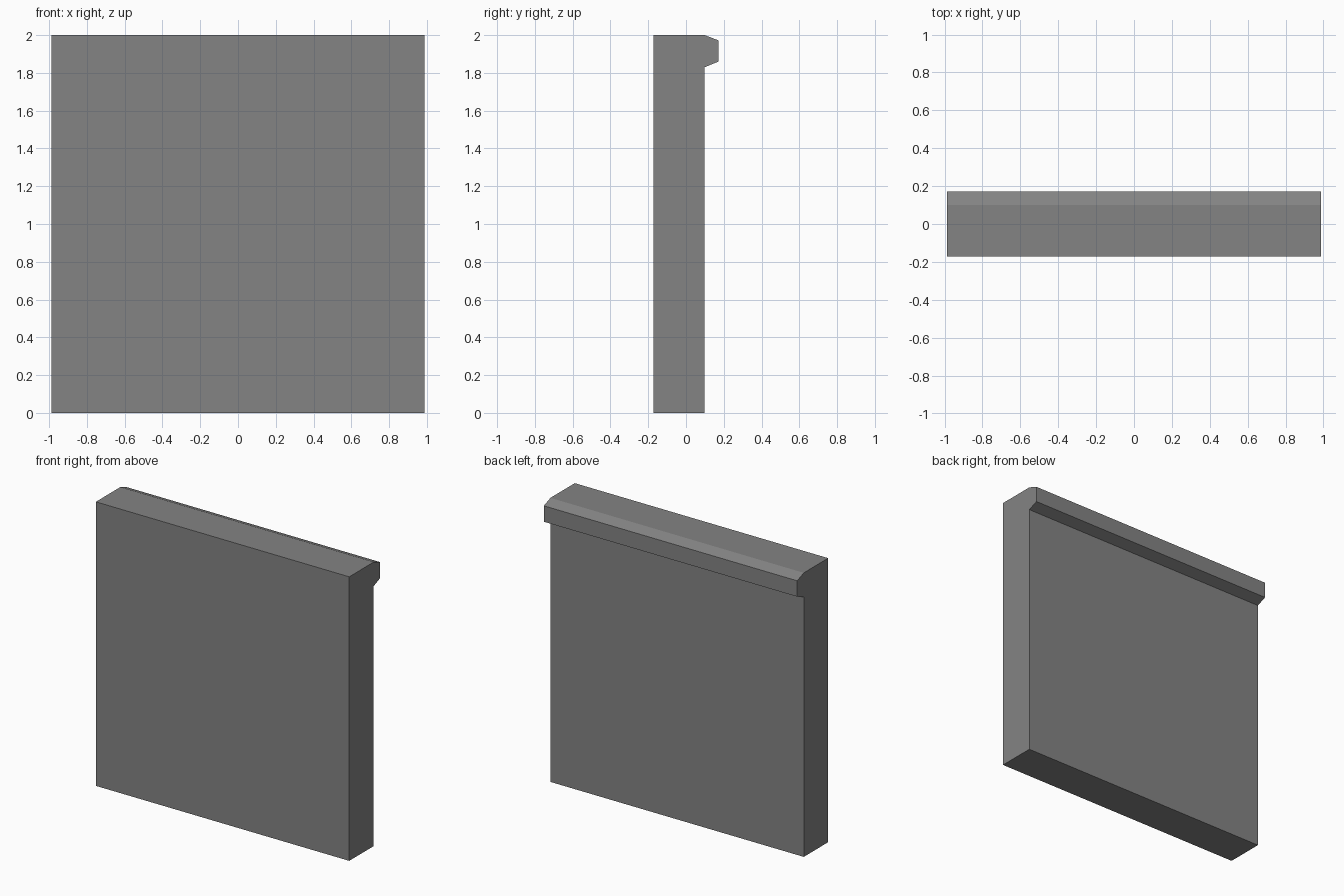
import bpy
import bmesh

if "Cube" in bpy.data.objects:
    bpy.data.objects.remove(bpy.data.objects["Cube"])

HALF_WIDTH = 0.987

# Side profile (y, z): flat panel with a chamfered lip along the top of the back
PROFILE = [(-0.172, 0.0), (0.099, 0.0), (0.099, 1.83), (0.172, 1.86),
           (0.172, 1.972), (0.099, 2.0), (-0.172, 2.0)]

grey = bpy.data.materials.new("concrete_grey")
grey.diffuse_color = (0.23, 0.23, 0.23, 1.0)
grey.use_nodes = True
grey.node_tree.nodes["Principled BSDF"].inputs["Base Color"].default_value = grey.diffuse_color

# Wall panel: profile extruded across the full width
bm = bmesh.new()
side = bm.faces.new([bm.verts.new((-HALF_WIDTH, y, z)) for y, z in PROFILE])
ext = bmesh.ops.extrude_face_region(bm, geom=[side], use_keep_orig=True)
verts = [v for v in ext["geom"] if isinstance(v, bmesh.types.BMVert)]
bmesh.ops.translate(bm, verts=verts, vec=(2 * HALF_WIDTH, 0, 0))
bmesh.ops.recalc_face_normals(bm, faces=bm.faces)

mesh = bpy.data.meshes.new("wall_panel")
bm.to_mesh(mesh)
bm.free()
mesh.materials.append(grey)
wall = bpy.data.objects.new("wall_panel", mesh)
bpy.context.collection.objects.link(wall)
